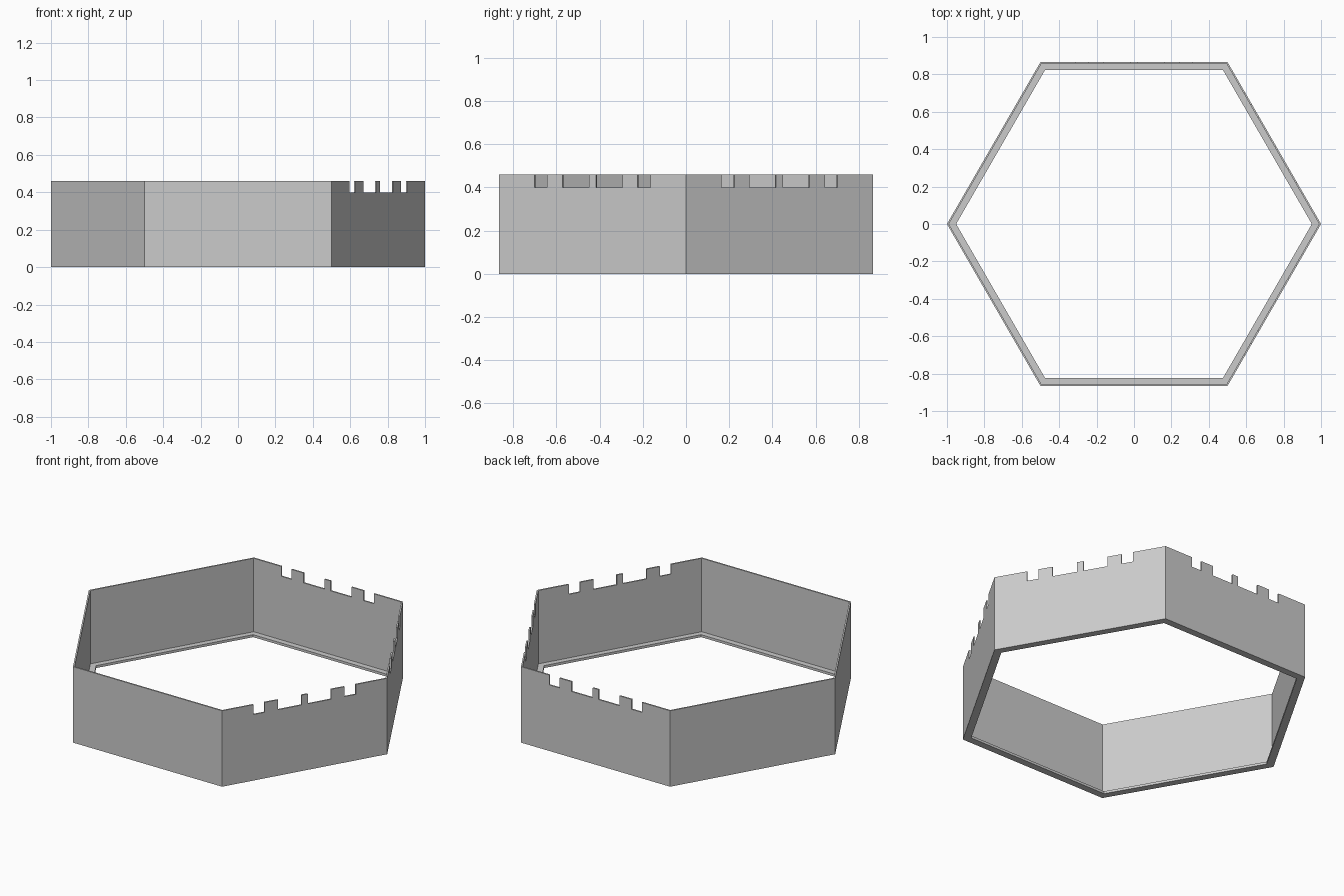
import bpy
import bmesh
from math import cos, sin, radians
from mathutils import Vector

HEIGHT, NOTCH_Z, LEDGE_Z = 0.46, 0.40, 0.015
R_OUT, R_WALL, R_LEDGE = 1.0, 0.9896, 0.951   # corner radii
NOTCHES = [(0.19, 0.258), (0.34, 0.481), (0.519, 0.66), (0.742, 0.81)]
NOTCHED_SIDES = {0, 1, 5}                     # right-hand walls and the back

cube = bpy.data.objects.get("Cube")
if cube:
    bpy.data.objects.remove(cube, do_unlink=True)

grey = bpy.data.materials.new("plain grey")
grey.use_nodes = True
colour = (0.6, 0.6, 0.6, 1)
grey.diffuse_color = colour
grey.node_tree.nodes["Principled BSDF"].inputs["Base Color"].default_value = colour


def corner(i, radius, z):
    a = radians(60 * i)
    return Vector((radius * cos(a), radius * sin(a), z))


def top_profile(notched):
    """Top edge of one wall as (fraction along the wall, height)."""
    pts = [(0, HEIGHT)]
    if notched:
        for a, b in NOTCHES:
            pts += [(a, HEIGHT), (a, NOTCH_Z), (b, NOTCH_Z), (b, HEIGHT)]
    return pts + [(1, HEIGHT)]


bm = bmesh.new()


def face(points):
    return bm.faces.new([bm.verts.new(p) for p in points])


def wall_point(i, t, z, inner):
    # Mitred at the corners, square-cut at the notches
    if inner and t in (0, 1):
        return corner(i + t, R_WALL, z)
    p = corner(i, R_OUT, z).lerp(corner(i + 1, R_OUT, z), t)
    if inner:
        a = radians(60 * i + 30)
        p -= Vector((cos(a), sin(a), 0)) * (R_OUT - R_WALL) * cos(radians(30))
    return p


for i in range(6):
    profile = top_profile(i in NOTCHED_SIDES)
    outer = [wall_point(i, t, z, False) for t, z in profile]
    inner = [wall_point(i, t, z, True) for t, z in profile]
    # Outer and inner wall panels
    face([corner(i, R_OUT, 0), corner(i + 1, R_OUT, 0)] + outer[::-1])
    face([corner(i + 1, R_WALL, LEDGE_Z), corner(i, R_WALL, LEDGE_Z)] + inner)
    # Top rim and notch sides
    for k in range(len(profile) - 1):
        face([outer[k], outer[k + 1], inner[k + 1], inner[k]])
    # Ledge top, ledge edge and underside
    section = [(R_WALL, LEDGE_Z), (R_LEDGE, LEDGE_Z), (R_LEDGE, 0), (R_OUT, 0)]
    for (ra, za), (rb, zb) in zip(section, section[1:]):
        face([corner(i, ra, za), corner(i + 1, ra, za),
              corner(i + 1, rb, zb), corner(i, rb, zb)])

bmesh.ops.remove_doubles(bm, verts=bm.verts, dist=0.0001)
bmesh.ops.recalc_face_normals(bm, faces=bm.faces)
mesh = bpy.data.meshes.new("hexagonal_wall")
bm.to_mesh(mesh)
bm.free()
mesh.materials.append(grey)
wall = bpy.data.objects.new("hexagonal_wall", mesh)
bpy.context.collection.objects.link(wall)
